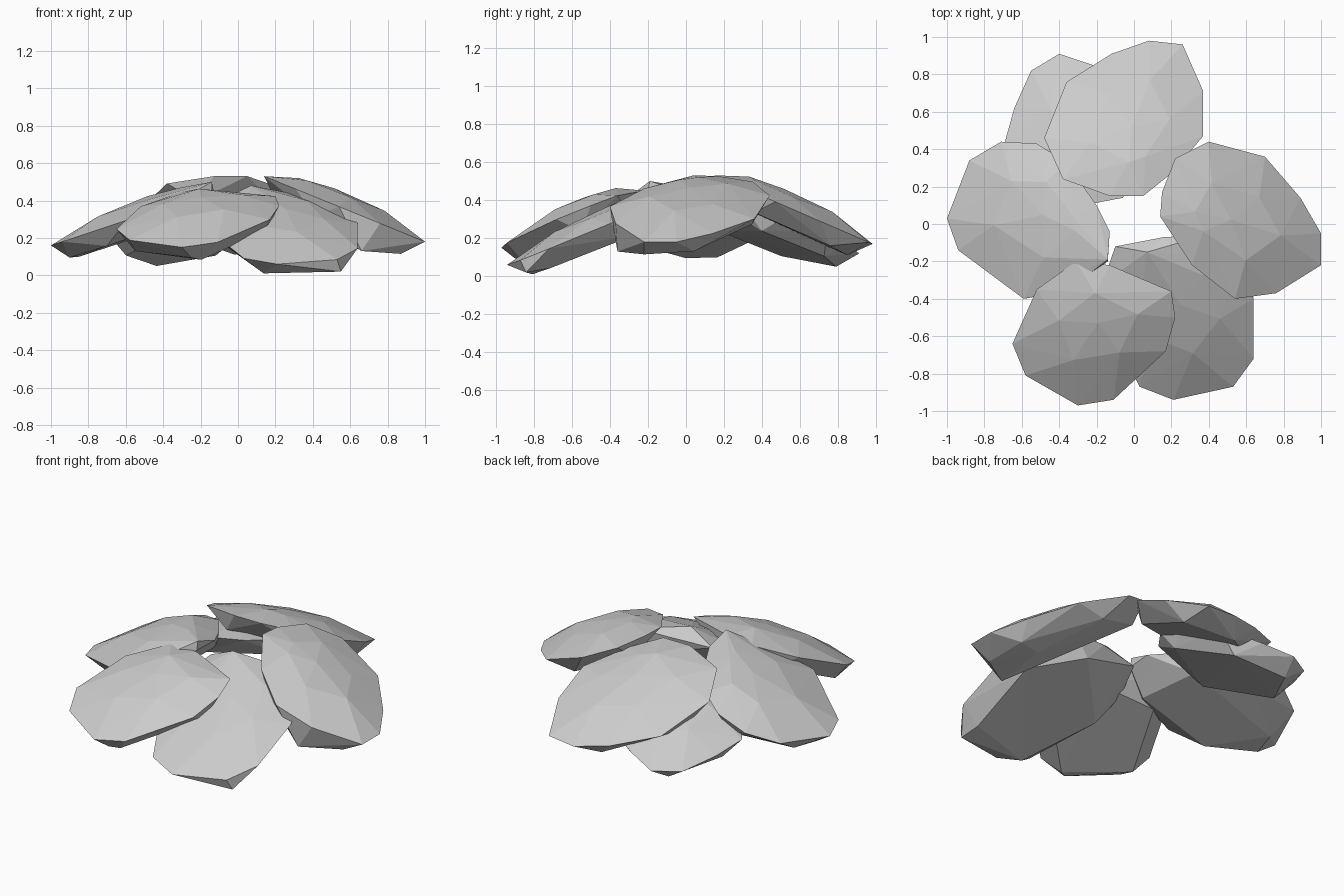
import bpy, bmesh, math, random
from mathutils import Vector

random.seed(4)


def leaf_clump(name, angle, z_in, z_out, outline, extra=()):
    """Flattened faceted blob that droops outward along the given angle."""
    d = Vector((math.cos(math.radians(angle)), math.sin(math.radians(angle)), 0))
    us = [Vector((x, y, 0)).dot(d) for x, y in outline]
    lo, hi = min(us), max(us)

    # rim follows the top-view outline on a sloping plane
    rim = [Vector((x, y, z_in + (z_out - z_in) * (u - lo) / (hi - lo)))
           for (x, y), u in zip(outline, us)]
    mid = sum(rim, Vector()) / len(rim)
    slope = (z_out - z_in) / (hi - lo)
    n = (Vector((0, 0, 1)) - d * slope).normalized()
    pts = [p.copy() for p in rim] + [Vector(e) for e in extra]

    # upper and lower facet rings, half a step off the rim points
    for i in range(len(rim)):
        m = (rim[i] + rim[(i + 1) % len(rim)]) / 2 - mid
        j = random.uniform(-0.008, 0.008)
        if i % 2 == 0:
            pts.append(mid + m * 0.53 - d * 0.04 + n * (0.08 + j))
        else:
            pts.append(mid + m * 0.86 - n * (0.102 + j))
    pts.append(mid - d * 0.08 + n * 0.112)
    pts.append(mid + d * 0.04 - n * 0.115)

    bm = bmesh.new()
    for p in pts:
        p.z = max(p.z, 0.0)
        bm.verts.new(p)
    res = bmesh.ops.convex_hull(bm, input=bm.verts)
    junk = [g for g in res["geom_interior"] if isinstance(g, bmesh.types.BMVert)]
    bmesh.ops.delete(bm, geom=junk, context='VERTS')
    bmesh.ops.recalc_face_normals(bm, faces=bm.faces)
    me = bpy.data.meshes.new(name)
    bm.to_mesh(me)
    bm.free()
    ob = bpy.data.objects.new(name, me)
    bpy.context.collection.objects.link(ob)
    return ob


# upper clumps
leaf_clump("leaf_clump_right", 0, 0.53, 0.18, [
    (0.14, 0.04), (0.15, 0.17), (0.22, 0.35), (0.40, 0.44), (0.70, 0.36), (0.89, 0.14),
    (1.0, -0.05), (1.0, -0.22), (0.76, -0.37), (0.54, -0.40), (0.31, -0.22)],
    [(0.66, -0.36, 0.13), (0.87, -0.22, 0.115), (0.70, 0.0, 0.14)])
leaf_clump("leaf_clump_back", 90, 0.53, 0.17, [
    (0.05, 0.15), (0.20, 0.27), (0.37, 0.47), (0.37, 0.71), (0.26, 0.96), (0.08, 0.98),
    (-0.12, 0.91), (-0.36, 0.76), (-0.48, 0.46), (-0.38, 0.24), (-0.13, 0.15)])
leaf_clump("leaf_clump_left", 180, 0.45, 0.16, [
    (-0.13, -0.04), (-0.20, 0.10), (-0.36, 0.33), (-0.52, 0.43), (-0.71, 0.44), (-0.88, 0.34),
    (-1.0, 0.03), (-0.94, -0.14), (-0.59, -0.40), (-0.36, -0.36), (-0.14, -0.20)],
    [(-0.14, -0.19, 0.50), (-0.90, 0.0, 0.095)])
leaf_clump("leaf_clump_front", 258, 0.45, 0.15, [
    (-0.13, -0.22), (-0.31, -0.20), (-0.52, -0.35), (-0.65, -0.64), (-0.58, -0.81),
    (-0.30, -0.97), (-0.11, -0.94), (0.17, -0.68), (0.22, -0.50), (0.20, -0.36)],
    [(-0.25, -0.90, 0.095)])

# lower clumps tucked under the gaps
leaf_clump("leaf_clump_back_left", 118, 0.40, 0.12, [
    (-0.06, 0.14), (0.06, 0.30), (0.09, 0.52), (0.0, 0.74), (-0.22, 0.85), (-0.40, 0.91),
    (-0.55, 0.82), (-0.64, 0.62), (-0.69, 0.44), (-0.50, 0.20), (-0.27, 0.10)])
leaf_clump("leaf_clump_front_right", 272, 0.42, 0.06, [
    (-0.10, -0.12), (-0.17, -0.32), (-0.10, -0.62), (0.03, -0.87), (0.21, -0.94),
    (0.53, -0.87), (0.64, -0.72), (0.64, -0.40), (0.56, -0.18), (0.38, -0.06), (0.16, -0.07)],
    [(0.07, -0.15, 0.48), (0.55, -0.84, 0.02)])
